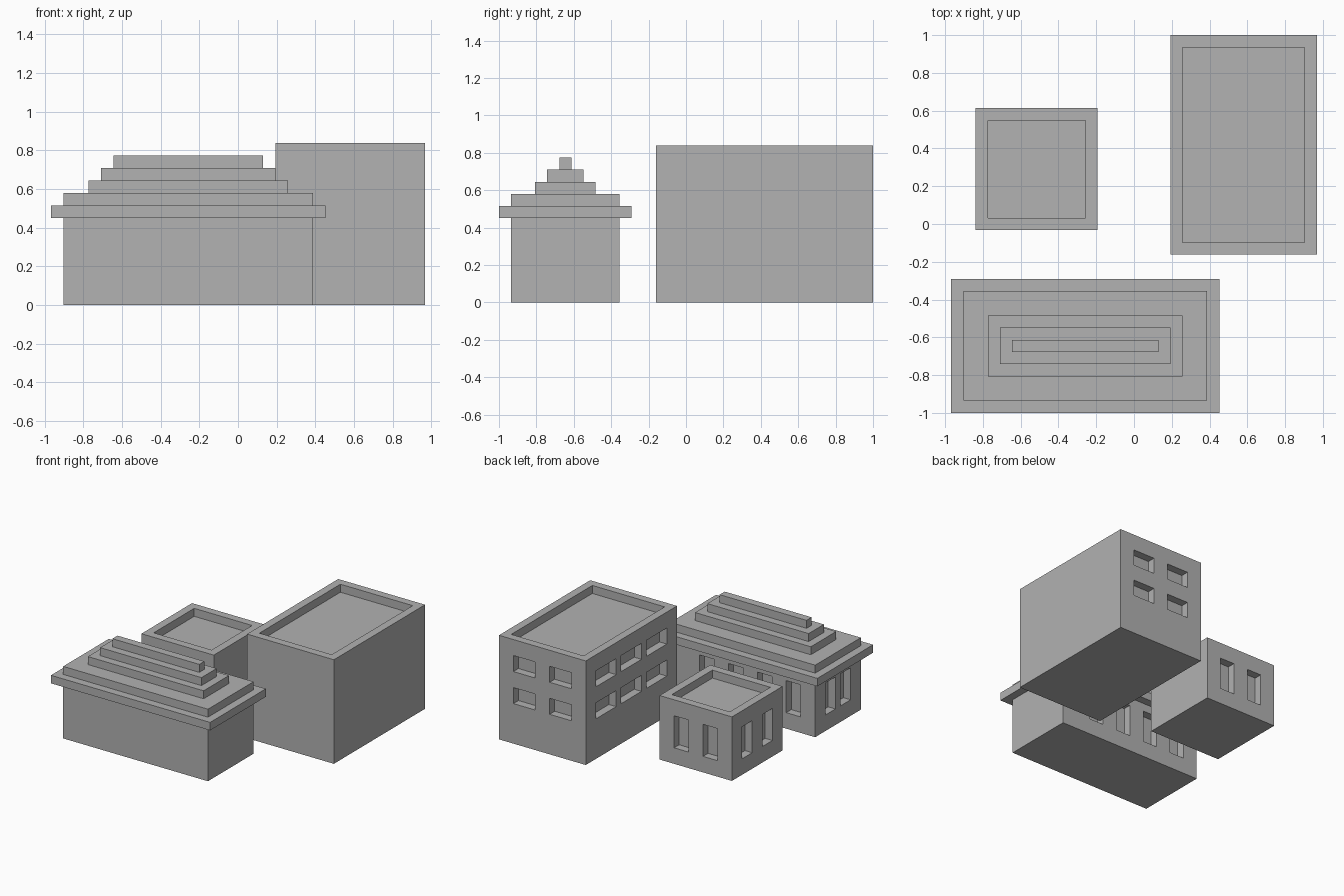
import bpy
import bmesh
from mathutils import Matrix, Vector

if "Cube" in bpy.data.objects:
    bpy.data.objects.remove(bpy.data.objects["Cube"])

U = 2 / 31                       # one block of the building grid
ORIGIN = Vector((15, 15.5, 0))   # grid centre

stone = bpy.data.materials.new("grey stone")
stone.use_nodes = True
GREY = (0.445, 0.445, 0.445, 1)
stone.diffuse_color = GREY
stone.node_tree.nodes["Principled BSDF"].inputs["Base Color"].default_value = GREY


def boxes(name, spans):
    """One object from boxes given as (low corner, high corner) in grid blocks."""
    bm = bmesh.new()
    for low, high in spans:
        low, high = Vector(low), Vector(high)
        centre = ((low + high) / 2 - ORIGIN) * U
        size = (high - low) * U
        bmesh.ops.create_cube(bm, size=1, matrix=Matrix.LocRotScale(centre, None, size))
    mesh = bpy.data.meshes.new(name)
    bm.to_mesh(mesh)
    bm.free()
    mesh.materials.append(stone)
    obj = bpy.data.objects.new(name, mesh)
    bpy.context.collection.objects.link(obj)
    return obj


def building(name, x, y, height, back, side, rows, open_roof=True):
    """Block with one-deep windows in its back and -x walls, and a sunken roof.
    back: window spans in x, side: window spans in y, rows: window spans in z."""
    cuts = []
    for z0, z1 in rows:
        cuts += [((a, y[1] - 1, z0), (b, y[1] + 1, z1)) for a, b in back]
        cuts += [((x[0] - 1, a, z0), (x[0] + 1, b, z1)) for a, b in side]
    if open_roof:
        cuts.append(((x[0] + 1, y[0] + 1, height - 1), (x[1] - 1, y[1] - 1, height + 1)))
    body = boxes(name, [((x[0], y[0], 0), (x[1], y[1], height))])
    cutter = boxes(name + "_cutter", cuts)
    cutter.hide_render = True
    mod = body.modifiers.new("openings", "BOOLEAN")
    mod.operation = "DIFFERENCE"
    mod.solver = "EXACT"
    mod.object = cutter
    bpy.context.view_layer.objects.active = body
    bpy.ops.object.modifier_apply(modifier=mod.name)
    bpy.data.objects.remove(cutter)


def windows(start, width, step, count):
    return [(start + i * step, start + i * step + width) for i in range(count)]


# Tall block with two storeys of windows
building("tall_block", (18, 30), (13, 31), 13,
         windows(20, 3, 5, 2), windows(15, 4, 5, 3), windows(5, 2, 4, 2))

# Small square block
building("small_block", (2, 12), (15, 25), 8,
         windows(4, 2, 4, 2), windows(17, 2, 4, 2), [(2, 6)])

# Long hall walls
building("hall_walls", (1, 21), (1, 10), 7,
         windows(3, 2, 4, 4), windows(3, 2, 3, 2), [(2, 6)], open_roof=False)

# Stepped hall roof, each tier inset from the eave
for level, (name, inset) in enumerate([("hall_eave", 0), ("roof_tier_low", 1), ("roof_tier_middle", 3),
                                       ("roof_tier_high", 4), ("roof_ridge", 5)]):
    boxes(name, [((inset, inset, 7 + level), (22 - inset, 11 - inset, 8 + level))])
